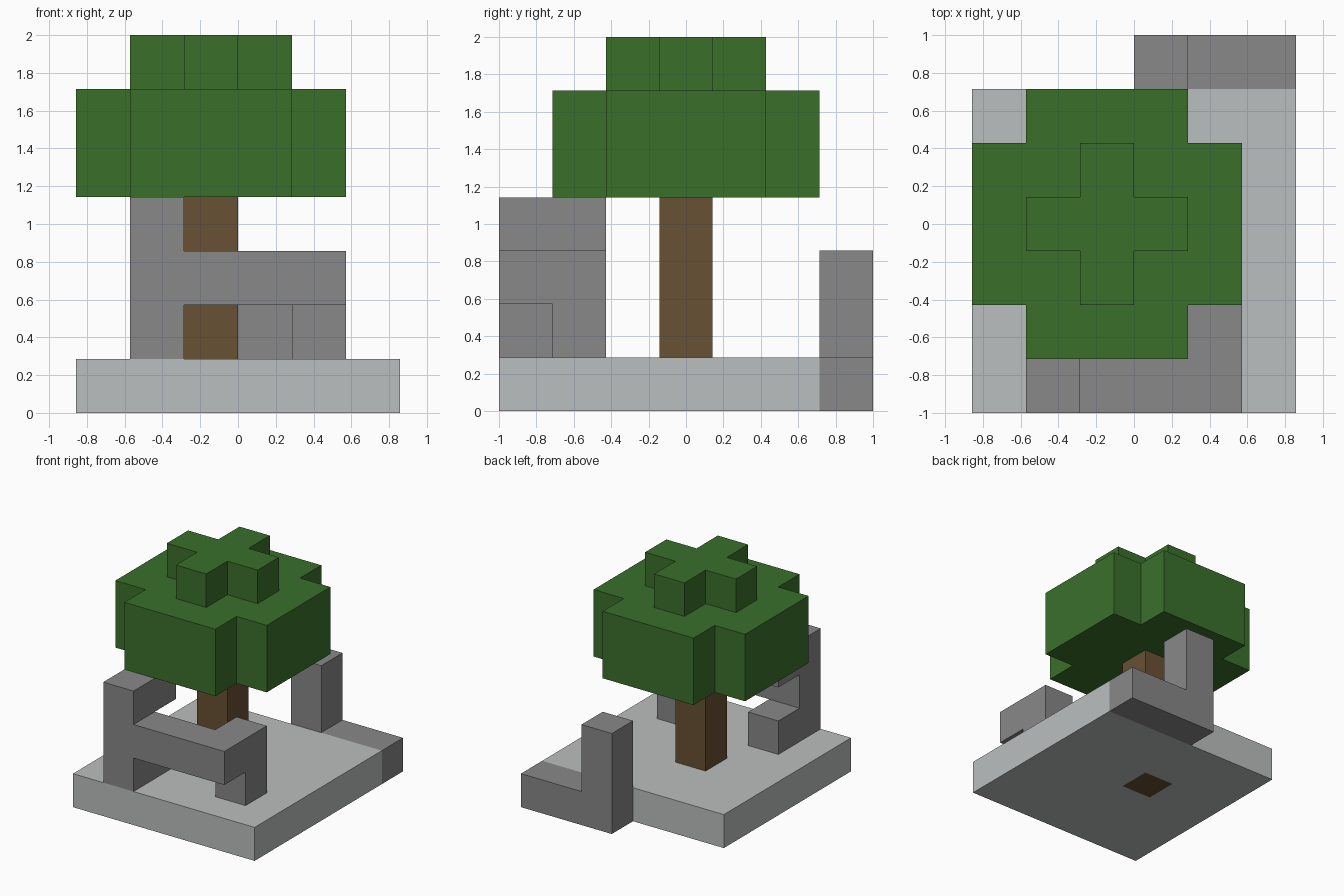
import bpy
import bmesh
from itertools import product
from mathutils import Vector

UNIT = 2 / 7                      # edge length of one block
CENTRE = Vector((3, 3.5, 0))      # grid point placed on the origin

cube = bpy.data.objects.get("Cube")
if cube:
    bpy.data.objects.remove(cube, do_unlink=True)


def material(name, r, g, b):
    mat = bpy.data.materials.new(name)
    mat.use_nodes = True
    mat.diffuse_color = (r, g, b, 1)
    for node in mat.node_tree.nodes:
        if node.type == 'BSDF_PRINCIPLED':
            node.inputs["Base Color"].default_value = (r, g, b, 1)
    return mat


def block(xs, ys, zs):
    """All grid cells in a box given as (start, end) ranges."""
    return set(product(range(*xs), range(*ys), range(*zs)))


def cross(xs, ys, zs):
    """A box with its four corner columns left out."""
    return {c for c in block(xs, ys, zs)
            if not (c[0] in (xs[0], xs[1] - 1) and c[1] in (ys[0], ys[1] - 1))}


light_stone = material("light stone", 0.50, 0.52, 0.52)
dark_stone = material("dark stone", 0.246, 0.246, 0.246)
bark = material("bark brown", 0.138, 0.082, 0.033)
leaf = material("leaf green", 0.042, 0.162, 0.024)

# Tree
trunk = block((2, 3), (3, 4), (0, 4))
foliage = cross((0, 5), (1, 6), (4, 6)) | cross((1, 4), (2, 5), (6, 7))

# Ground slab, with the trunk set through it
slab = block((0, 6), (0, 6), (0, 1)) - trunk

# Front stonework: post with foot and cap, rail, and leg at the far end
front_stonework = (block((1, 2), (0, 1), (1, 4))
                   | block((1, 2), (1, 2), (1, 2))
                   | block((1, 2), (1, 2), (3, 4))
                   | block((1, 5), (0, 1), (2, 3))
                   | block((4, 5), (1, 2), (1, 3)))

# Back stonework: low kerb with a post at its end
back_stonework = block((3, 6), (6, 7), (0, 1)) | block((3, 4), (6, 7), (1, 3))

parts = [("ground_slab", slab, light_stone),
         ("front_stonework", front_stonework, dark_stone),
         ("back_stonework", back_stonework, dark_stone),
         ("tree_trunk", trunk, bark),
         ("tree_foliage", foliage, leaf)]
filled = set().union(*(cells for _, cells, _ in parts))


def build(name, cells, mat):
    """Skin the cells with outward faces wherever they meet open air."""
    bm = bmesh.new()
    for cell in sorted(cells):
        for axis, side in product(range(3), (0, 1)):
            near = list(cell)
            near[axis] += 2 * side - 1
            if tuple(near) in filled:
                continue
            corners = []
            for u, v in ((0, 0), (1, 0), (1, 1), (0, 1)):
                p = Vector(cell)
                p[axis] += side
                p[(axis + 1) % 3] += u
                p[(axis + 2) % 3] += v
                corners.append(bm.verts.new((p - CENTRE) * UNIT))
            bm.faces.new(corners if side else corners[::-1])
    bmesh.ops.remove_doubles(bm, verts=bm.verts[:], dist=0.001)
    bmesh.ops.dissolve_limit(bm, angle_limit=0.01, verts=bm.verts[:], edges=bm.edges[:])
    mesh = bpy.data.meshes.new(name)
    bm.to_mesh(mesh)
    bm.free()
    mesh.materials.append(mat)
    bpy.context.collection.objects.link(bpy.data.objects.new(name, mesh))


for part in parts:
    build(*part)
